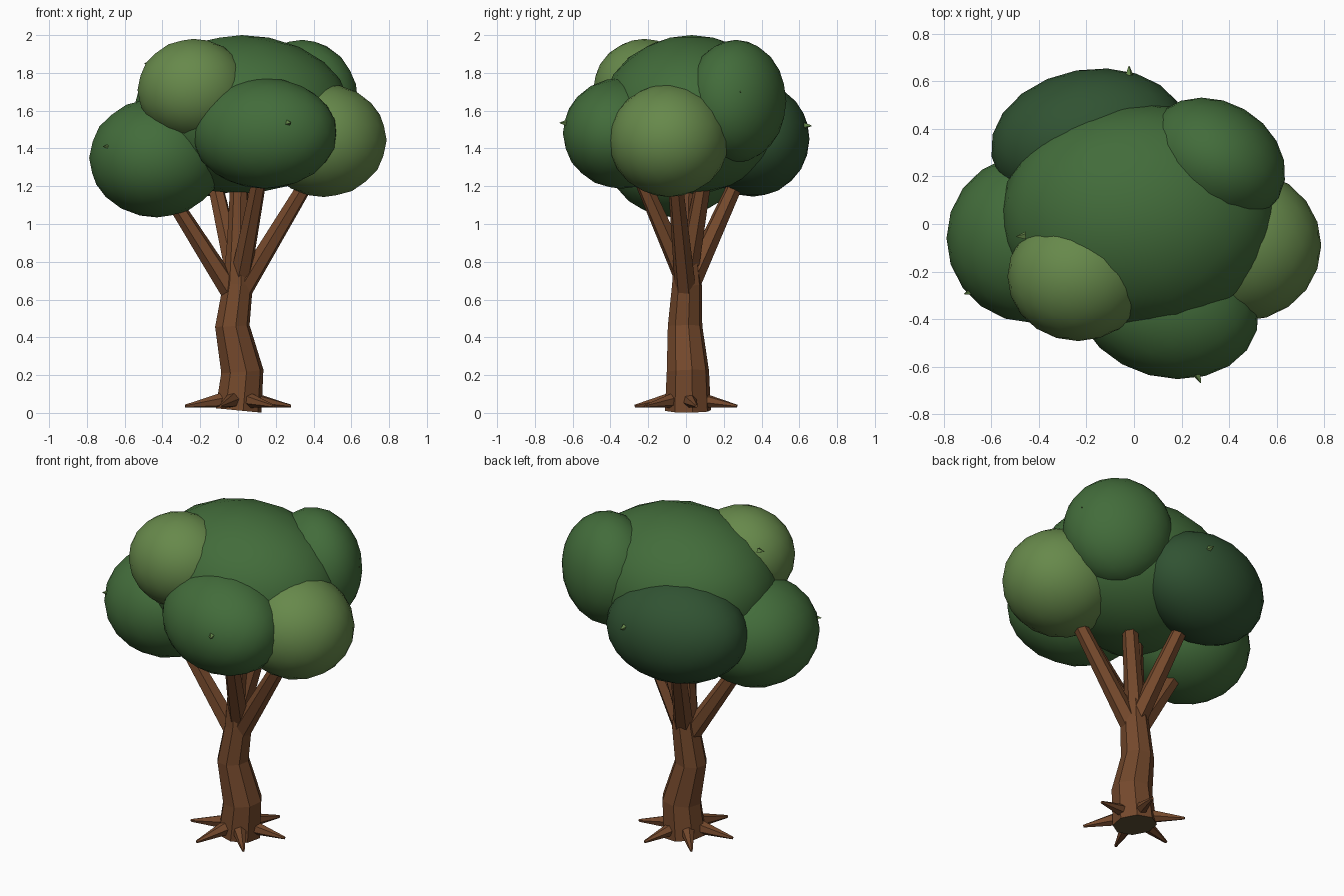
import bpy, bmesh, math
from mathutils import Vector, Matrix

if "Cube" in bpy.data.objects:
    bpy.data.objects.remove(bpy.data.objects["Cube"])


def material(name, rgb):
    m = bpy.data.materials.new(name)
    m.diffuse_color = (*rgb, 1)
    m.use_nodes = True
    m.node_tree.nodes["Principled BSDF"].inputs["Base Color"].default_value = m.diffuse_color
    return m


BARK = material("bark brown", (0.175, 0.066, 0.025))
CUT = material("trunk underside", (0.11, 0.08, 0.035))
GREEN = material("leaf green", (0.055, 0.150, 0.043))
LIGHT = material("light green", (0.135, 0.250, 0.070))
DARK = material("dark green", (0.030, 0.085, 0.032))


def make(name, bm, *mats):
    bmesh.ops.recalc_face_normals(bm, faces=bm.faces[:])
    mesh = bpy.data.meshes.new(name)
    bm.to_mesh(mesh)
    bm.free()
    for m in mats:
        mesh.materials.append(m)
    ob = bpy.data.objects.new(name, mesh)
    bpy.context.collection.objects.link(ob)
    return ob


def tube(name, points, radii, sides, *mats):
    """Faceted tapering tube along a path, rings square to the path."""
    bm = bmesh.new()
    pts = [Vector(p) for p in points]
    rings = []
    for i, (p, r) in enumerate(zip(pts, radii)):
        t = (pts[min(i + 1, len(pts) - 1)] - pts[max(i - 1, 0)]).normalized()
        ref = Vector((1, 0, 0)) if abs(t.x) < 0.7 else Vector((0, 1, 0))
        u = (ref - t * ref.dot(t)).normalized()
        v = t.cross(u)
        angles = [2 * math.pi * (k + 0.25) / sides for k in range(sides)]
        rings.append([bm.verts.new(p + u * r * math.cos(a) + v * r * math.sin(a))
                      for a in angles])
    for a, b in zip(rings, rings[1:]):
        for k in range(sides):
            n = (k + 1) % sides
            bm.faces.new((a[k], a[n], b[n], b[k]))
    bottom = bm.faces.new(rings[0][::-1])
    bm.faces.new(rings[-1])
    bottom.material_index = len(mats) - 1
    return make(name, bm, *mats)


# Trunk, gently bent
tube("trunk",
     [(0.003, 0.01, 0.013), (0.023, 0.01, 0.22), (-0.03, -0.005, 0.46),
      (0, 0.005, 0.68), (0, 0, 0.92), (0.01, 0.01, 1.4)],
     [0.124, 0.114, 0.093, 0.08, 0.058, 0.042], 8, BARK, CUT)

# Branches reaching into the foliage
branches = {
    "left": ((-0.01, 0.0, 0.60), (-0.43, -0.06, 1.26)),
    "right": ((0.01, 0.0, 0.63), (0.45, -0.07, 1.36)),
    "front": ((0.01, 0.0, 0.70), (0.14, -0.30, 1.38)),
    "back": ((0.0, 0.02, 0.68), (-0.16, 0.34, 1.38)),
    "back_right": ((0.0, 0.01, 0.75), (0.16, 0.13, 1.45)),
}
for name, (a, b) in branches.items():
    tube(name + "_branch", [a, b], [0.058, 0.036], 6, BARK)

# Roots radiating from the base
for i in range(6):
    a = math.radians(11 + 60 * i)
    c, s = math.cos(a), math.sin(a)
    tube(f"root_{i + 1}", [(0.08 * c, 0.08 * s, 0.068), (0.285 * c, 0.285 * s, 0.036)],
         [0.042, 0.008], 6, BARK)

# Foliage clumps: centre, radii, turn about z, colour
clumps = {
    "crown": ((0.02, 0.03, 1.58), (0.58, 0.48, 0.42), 0, GREEN),
    "left": ((-0.43, -0.06, 1.35), (0.358, 0.355, 0.315), 0, GREEN),
    "top_left": ((-0.235, -0.22, 1.71), (0.297, 0.272, 0.27), 0, LIGHT),
    "front": ((0.14, -0.345, 1.48), (0.39, 0.30, 0.293), -15, GREEN),
    "right": ((0.455, -0.09, 1.443), (0.332, 0.318, 0.30), 0, LIGHT),
    "back_right": ((0.34, 0.265, 1.65), (0.31, 0.25, 0.325), -30, GREEN),
    "back": ((-0.19, 0.355, 1.45), (0.415, 0.295, 0.305), 10, DARK),
}
for name, (centre, radii, turn, mat) in clumps.items():
    bm = bmesh.new()
    bmesh.ops.create_icosphere(
        bm, subdivisions=3, radius=1,
        matrix=Matrix.LocRotScale(Vector(centre),
                                  Matrix.Rotation(math.radians(turn), 3, 'Z'),
                                  Vector(radii)))
    for f in bm.faces:
        f.smooth = True
    make(name + "_foliage", bm, mat)

# Tiny leaves poking out of the clumps
leaves = [(-0.02, 0.64, 1.52), (0.60, 0.28, 1.70), (-0.47, -0.05, 1.85),
          (-0.69, -0.285, 1.41), (0.27, -0.645, 1.535)]
for i, p in enumerate(leaves):
    p = Vector(p)
    out = Vector((p.x, p.y, 0)).normalized()
    tube(f"leaf_{i + 1}", [p - out * 0.015, p + out * 0.025], [0.018, 0.002], 4, LIGHT)
